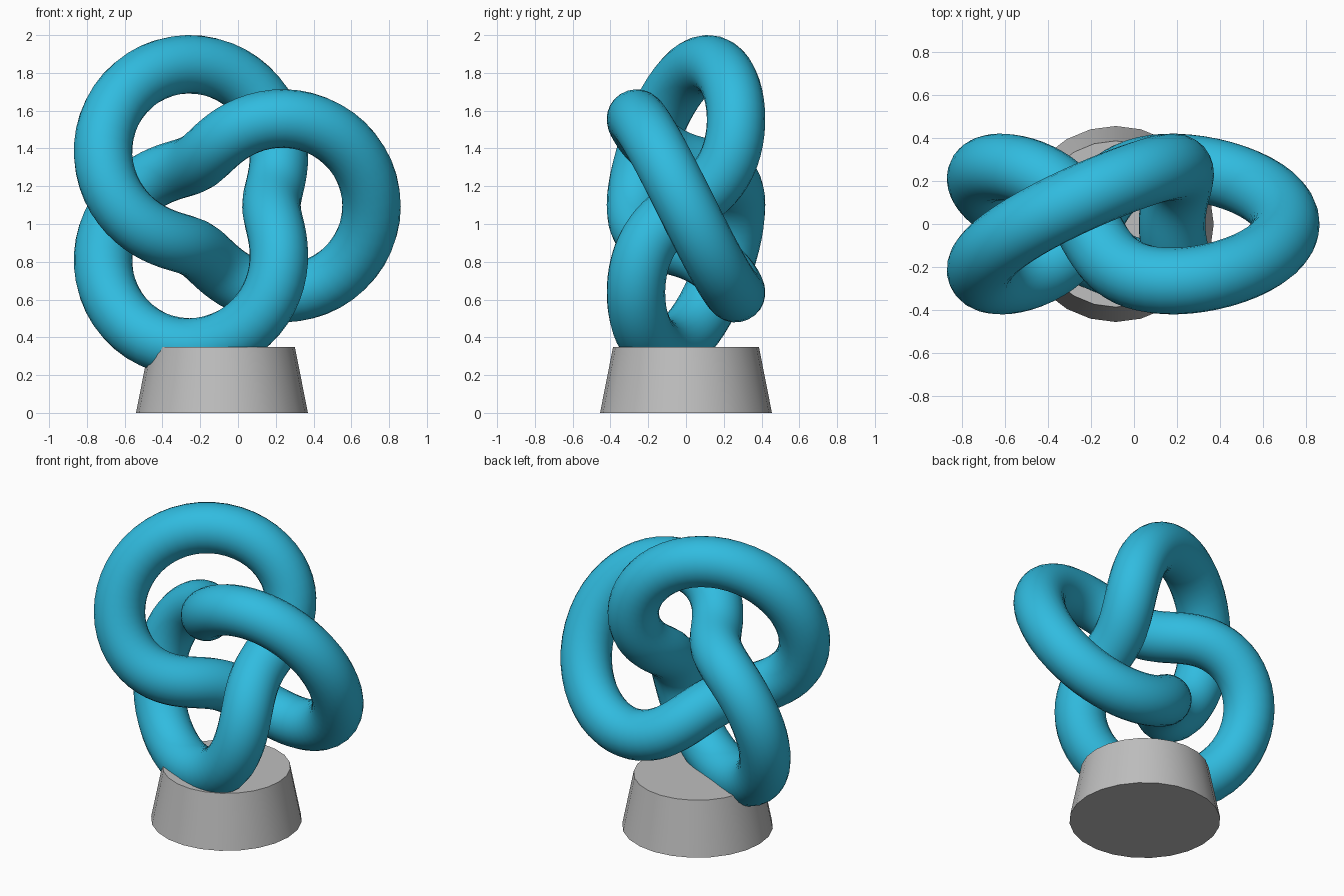
import bpy
from math import sin, cos, pi

cube = bpy.data.objects.get("Cube")
if cube:
    bpy.data.objects.remove(cube)


def material(name, rgb):
    mat = bpy.data.materials.new(name)
    mat.use_nodes = True
    mat.diffuse_color = (*rgb, 1)
    mat.node_tree.nodes["Principled BSDF"].inputs["Base Color"].default_value = (*rgb, 1)
    return mat


blue = material("sky blue", (0.03, 0.5, 0.74))
grey = material("light grey", (0.52, 0.52, 0.52))

CENTRE_X = -0.088
KNOT_Z = 1.096
MAJOR, MINOR, TUBE = 0.53, 0.265, 0.155
STEPS = 160

# Knot: a tube that winds twice round the ring and three times round its core
curve = bpy.data.curves.new("knot", "CURVE")
curve.dimensions = "3D"
curve.bevel_depth = TUBE
curve.bevel_resolution = 10
spline = curve.splines.new("POLY")
spline.points.add(STEPS - 1)
spline.use_cyclic_u = True
for i, point in enumerate(spline.points):
    turn = 4 * pi * i / STEPS
    radius = MAJOR + MINOR * cos(1.5 * turn)
    point.co = (CENTRE_X + radius * cos(turn),
                -MINOR * sin(1.5 * turn),
                KNOT_Z + radius * sin(turn), 1)
spline.use_smooth = True
knot = bpy.data.objects.new("knot", curve)
bpy.context.collection.objects.link(knot)
curve.materials.append(blue)
bpy.ops.object.select_all(action="DESELECT")
knot.select_set(True)
bpy.context.view_layer.objects.active = knot
bpy.ops.object.convert(target="MESH")

# Plinth: a tapered drum that the lowest loop sinks into
bpy.ops.mesh.primitive_cone_add(vertices=24, radius1=0.455, radius2=0.386, depth=0.35,
                                location=(CENTRE_X + 0.003, 0, 0.175))
plinth = bpy.context.object
plinth.name = "plinth"
plinth.data.materials.append(grey)
bpy.ops.object.shade_smooth_by_angle()
